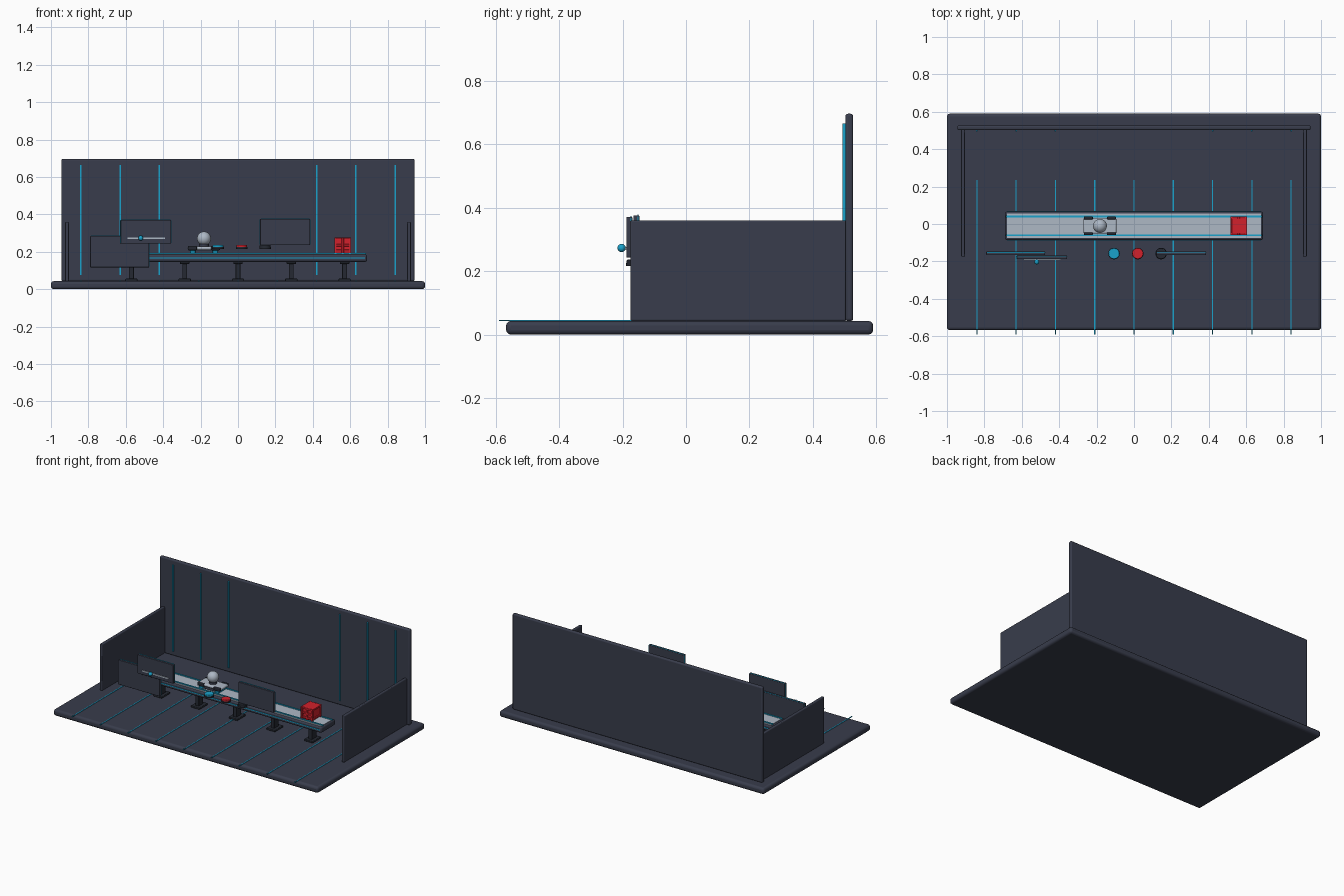
import bpy
import math

cube = bpy.data.objects.get("Cube")
if cube:
    bpy.data.objects.remove(cube, do_unlink=True)


def material(name, rgb):
    m = bpy.data.materials.new(name)
    m.use_nodes = True
    m.diffuse_color = (*rgb, 1)
    m.node_tree.nodes["Principled BSDF"].inputs["Base Color"].default_value = (*rgb, 1)
    return m


NAVY = material("dark navy", (0.040, 0.046, 0.072))
BLACK = material("near black", (0.018, 0.022, 0.032))
TEAL = material("bright teal", (0.010, 0.36, 0.60))
SILVER = material("light grey", (0.42, 0.48, 0.56))
RED = material("red", (0.65, 0.015, 0.025))


def finish(name, mat, bevel=0, smooth=False):
    ob = bpy.context.object
    ob.name = name
    ob.data.materials.append(mat)
    if bevel:
        mod = ob.modifiers.new("rounded edges", "BEVEL")
        mod.width = bevel
        mod.segments = 3
    if smooth or bevel:
        bpy.ops.object.shade_smooth_by_angle(angle=math.radians(35))
    return ob


def box(name, mat, x, y, z, bevel=0):
    """Box from (low, high) ranges on each axis."""
    bpy.ops.mesh.primitive_cube_add(size=1, location=[sum(r) / 2 for r in (x, y, z)])
    bpy.context.object.scale = [r[1] - r[0] for r in (x, y, z)]
    bpy.ops.object.transform_apply(location=False, rotation=False)
    return finish(name, mat, bevel)


def mid(c, half):
    return (c - half, c + half)


def disc(name, mat, pos, radius, depth, axis="z", bevel=0):
    rot = {"z": (0, 0, 0), "y": (math.pi / 2, 0, 0), "x": (0, math.pi / 2, 0)}[axis]
    bpy.ops.mesh.primitive_cylinder_add(vertices=32, radius=radius, depth=depth,
                                        location=pos, rotation=rot)
    return finish(name, mat, bevel, True)


def ball(name, mat, pos, radius):
    bpy.ops.mesh.primitive_uv_sphere_add(segments=32, ring_count=16, radius=radius, location=pos)
    return finish(name, mat, 0, True)


# Room shell
FLOOR = 0.043
box("floor_slab", NAVY, (-1, 1), (-0.567, 0.59), (0, FLOOR), 0.015)
box("back_wall", NAVY, (-0.944, 0.944), (0.502, 0.527), (FLOOR, 0.696), 0.008)
for side, s in (("left", 1), ("right", -1)):
    box(side + "_wall", NAVY, mid(0.914 * s, 0.01), (-0.175, 0.505), (FLOOR, 0.36), 0.005)

# Glowing strips on floor and back wall
for i in range(-4, 5):
    x = 0.21 * i
    box("floor_strip", TEAL, mid(x, 0.003), (-0.59, 0.235), (FLOOR - 0.001, FLOOR + 0.003))
    if abs(i) > 1:
        box("wall_strip", TEAL, mid(x, 0.004), (0.494, 0.503), (0.075, 0.665))

# Conveyor
CY = -0.01
box("conveyor_frame", NAVY, (-0.69, 0.69), mid(CY, 0.076), (0.146, 0.186), 0.01)
box("conveyor_belt", SILVER, (-0.68, 0.68), mid(CY, 0.066), (0.18, 0.189))
for s in (-1, 1):
    box("belt_guide", TEAL, (-0.685, 0.685), mid(CY + s * 0.05, 0.005), (0.186, 0.194))
    box("side_light", TEAL, (-0.68, 0.68), mid(CY + s * 0.0765, 0.002), (0.164, 0.17))
for i in range(-2, 3):
    x = 0.285 * i
    box("leg_post", BLACK, mid(x, 0.013), mid(CY, 0.025), (0.05, 0.15), 0.003)
    box("leg_foot", BLACK, mid(x, 0.033), mid(CY, 0.045), (FLOOR, 0.056), 0.004)
    box("leg_bracket", BLACK, mid(x, 0.025), mid(CY, 0.05), (0.135, 0.148), 0.003)

# Small robot riding on the belt
RX = -0.182
box("robot_chassis", SILVER, mid(RX, 0.088), mid(CY, 0.042), (0.21, 0.229), 0.008)
box("robot_underbody", NAVY, mid(RX, 0.06), mid(CY, 0.032), (0.19, 0.212), 0.004)
for sx in (-1, 1):
    box("robot_lamp", TEAL, mid(RX + sx * 0.06, 0.014), mid(CY, 0.046), (0.192, 0.206), 0.004)
    for sy in (-1, 1):
        box("robot_corner_pad", BLACK, mid(RX + sx * 0.062, 0.024),
            mid(CY + sy * 0.042, 0.008), (0.208, 0.232), 0.005)
disc("robot_neck", NAVY, (RX, CY, 0.234), 0.026, 0.016)
ball("robot_head", SILVER, (RX, CY, 0.271), 0.037)

# Red crate with raised ribs
KX, KZ = 0.56, (0.192, 0.275)
box("crate_body", RED, mid(KX, 0.039), mid(CY, 0.042), KZ, 0.004)
for sy in (-1, 1):
    y = CY + sy * 0.044
    for dx in (-0.039, 0, 0.039):
        box("crate_upright", RED, mid(KX + dx, 0.006), mid(y, 0.006), KZ, 0.002)
    for z in (0.205, 0.235, 0.268):
        box("crate_rail", RED, mid(KX, 0.045), mid(y, 0.005), mid(z, 0.006), 0.002)
for sx in (-1, 1):
    for z in (0.205, 0.268):
        box("crate_side_rail", RED, mid(KX + sx * 0.04, 0.005), mid(CY, 0.045), mid(z, 0.006), 0.002)

# Push buttons
for name, mat, x in (("blue", TEAL, -0.107), ("red", RED, 0.02), ("dark", BLACK, 0.145)):
    disc(name + "_button_base", BLACK, (x, -0.158, 0.221), 0.031, 0.01)
    disc(name + "_button_cap", mat, (x, -0.158, 0.229), 0.029, 0.014, "z", 0.004)


# Floating panels with lit rims
def panel(name, x, y, z):
    box(name, NAVY, x, y, z, 0.003)
    back = (y[1] - 0.006, y[1] - 0.002)
    box(name + "_top_light", TEAL, (x[0] + 0.004, x[1] - 0.004), back, (z[1] - 0.002, z[1] + 0.002))
    for edge in x:
        box(name + "_side_light", TEAL, mid(edge, 0.002), back, (z[0] + 0.004, z[1] - 0.004))


panel("low_panel", (-0.79, -0.475), (-0.167, -0.148), (0.117, 0.285))
panel("slider_panel", (-0.628, -0.357), (-0.188, -0.169), (0.243, 0.371))
panel("screen_panel", (0.118, 0.385), (-0.166, -0.147), (0.235, 0.376))

# Slider on the front panel
box("slider_track", SILVER, (-0.59, -0.39), (-0.193, -0.187), mid(0.272, 0.004))
ball("slider_knob", TEAL, (-0.52, -0.203, 0.273), 0.013)
